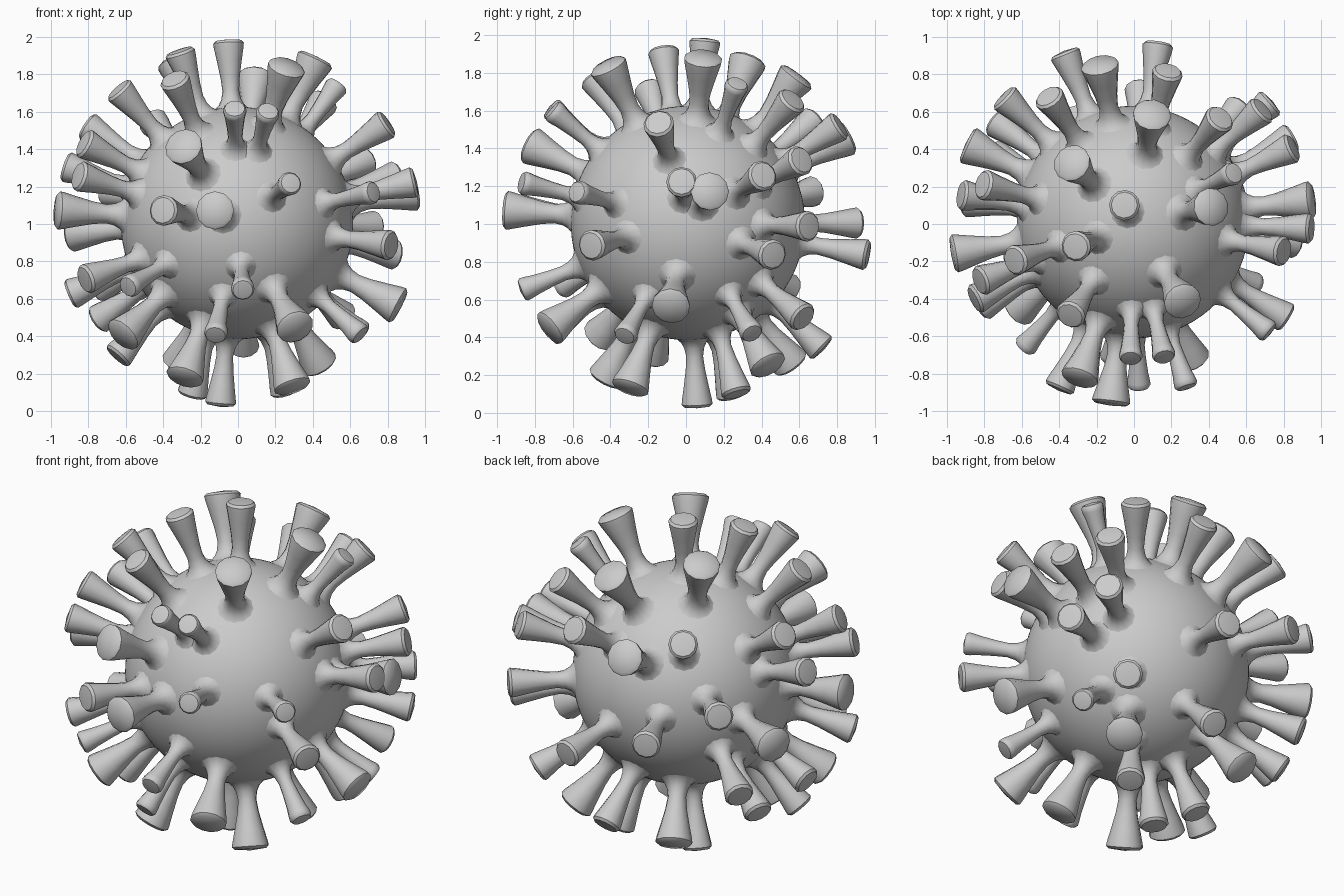
import bpy, bmesh, math
from mathutils import Vector

if "Cube" in bpy.data.objects:
    bpy.data.objects.remove(bpy.data.objects["Cube"])

CENTRE = Vector((-0.005, 0.01, 1.005))
BODY_R = 0.62
SIDES = 12

# Spike directions as (longitude, latitude) in degrees, grouped by head size
WIDE = [(251, 25), (263, 4), (302, 59), (136, 62), (11, 64), (80, 53), (102, 28),
        (7, 10), (354, -27), (44, -51), (119, -50), (314, -64), (237, -58),
        (217, -38), (293, -35), (190, 4), (155, -3)]
MEDIUM = [(246, 4), (236, 52), (117, 84), (203, 70), (50, 42), (198, 47), (124, 34),
          (77, 32), (82, -10), (112, 0), (41, -1), (41, 20), (25, 15), (28, -10),
          (349, 33), (328, -7), (47, -31), (87, -43), (136, -70), (151, -84),
          (196, -47), (209, -18), (206, 15), (201, 26), (166, 32), (171, 18),
          (173, -23), (154, -32), (136, 10), (144, -21), (45, -68), (358, 13)]
SLIM = [(288, 13), (283, 39), (269, 40), (26, 51), (321, 10), (27, -38),
        (333, -39), (261, -39), (272, -22), (229, -21)]


def finish(bm, name):
    bmesh.ops.recalc_face_normals(bm, faces=bm.faces)
    mesh = bpy.data.meshes.new(name)
    bm.to_mesh(mesh)
    bm.free()
    ob = bpy.data.objects.new(name, mesh)
    bpy.context.collection.objects.link(ob)
    bpy.ops.object.select_all(action='DESELECT')
    ob.select_set(True)
    bpy.context.view_layer.objects.active = ob
    bpy.ops.object.shade_smooth_by_angle(angle=math.radians(42))
    return ob


def add_spike(bm, lon, lat, head, reach):
    """Lathe a trumpet-shaped spike along a radial direction."""
    lon, lat = math.radians(lon), math.radians(lat)
    d = Vector((math.cos(lat) * math.cos(lon), math.cos(lat) * math.sin(lon), math.sin(lat)))
    turn = d.to_track_quat('Z', 'Y')
    neck = head * 0.3 + 0.02
    profile = [(0.596, neck + 0.075), (0.614, neck + 0.045), (0.635, neck + 0.023),
               (0.665, neck + 0.008), (0.71, neck), (0.78, neck + (head - neck) * 0.18),
               (0.87, neck + (head - neck) * 0.58), (reach - 0.04, head * 0.97),
               (reach - 0.018, head), (reach - 0.004, head * 0.85)]
    rings = []
    for h, r in profile:
        rings.append([bm.verts.new(CENTRE + turn @ Vector((
            r * math.cos(2 * math.pi * i / SIDES),
            r * math.sin(2 * math.pi * i / SIDES), h))) for i in range(SIDES)])
    for a, b in zip(rings, rings[1:]):
        for i in range(SIDES):
            j = (i + 1) % SIDES
            bm.faces.new((a[i], a[j], b[j], b[i]))
    # slightly domed head
    tip = bm.verts.new(CENTRE + d * (reach + 0.004))
    for i in range(SIDES):
        bm.faces.new((rings[-1][i], rings[-1][(i + 1) % SIDES], tip))
    bm.faces.new(rings[0][::-1])


# Round body
bm = bmesh.new()
bmesh.ops.create_icosphere(bm, subdivisions=5, radius=BODY_R)
bmesh.ops.translate(bm, verts=bm.verts, vec=CENTRE)
finish(bm, "round_body")

# Spikes in three head sizes
for name, dirs, head, reach in (("wide_spikes", WIDE, 0.102, 0.985),
                                ("medium_spikes", MEDIUM, 0.082, 0.982),
                                ("slim_spikes", SLIM, 0.063, 0.955)):
    bm = bmesh.new()
    for lon, lat in dirs:
        add_spike(bm, lon, lat, head, reach)
    finish(bm, name)
